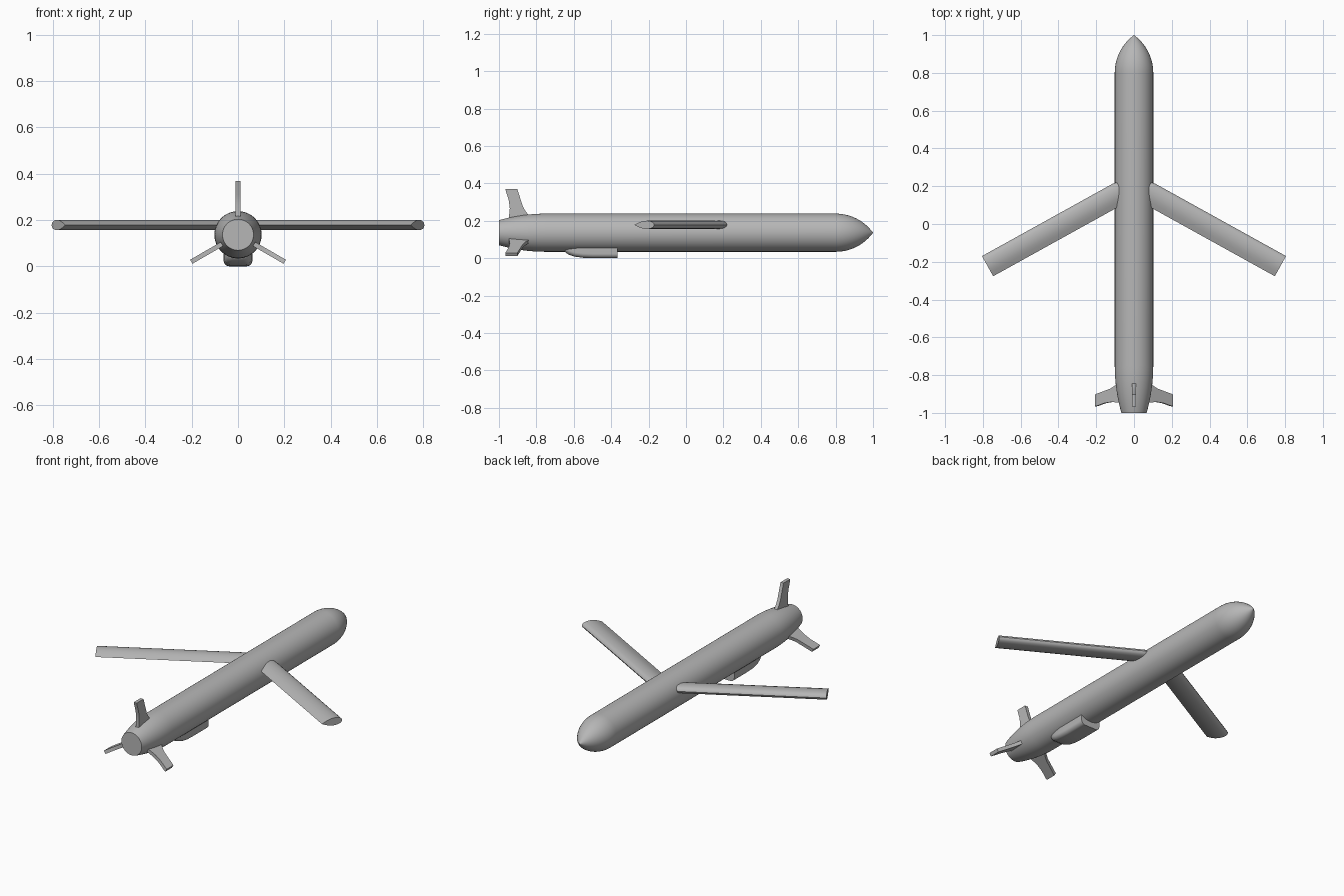
import bpy, bmesh, math
from mathutils import Vector, Matrix

if "Cube" in bpy.data.objects:
    bpy.data.objects.remove(bpy.data.objects["Cube"])

AXIS_Z = 0.136      # height of the fuselage axis
RADIUS = 0.102

grey = bpy.data.materials.new("light grey")
grey.diffuse_color = (0.47, 0.47, 0.47, 1)
grey.use_nodes = True
grey.node_tree.nodes["Principled BSDF"].inputs["Base Color"].default_value = grey.diffuse_color


def loft(name, rings, angle=35):
    """Skin a list of closed rings, cap both ends, shade smooth by angle."""
    bm = bmesh.new()
    loops = [[bm.verts.new(p) for p in ring] for ring in rings]
    n = len(loops[0])
    for a, b in zip(loops, loops[1:]):
        for i in range(n):
            j = (i + 1) % n
            bm.faces.new((a[i], a[j], b[j], b[i]))
    bm.faces.new(loops[0])
    bm.faces.new(loops[-1])
    bmesh.ops.recalc_face_normals(bm, faces=bm.faces)
    mesh = bpy.data.meshes.new(name)
    bm.to_mesh(mesh)
    bm.free()
    mesh.materials.append(grey)
    obj = bpy.data.objects.new(name, mesh)
    bpy.context.collection.objects.link(obj)
    bpy.ops.object.select_all(action='DESELECT')
    obj.select_set(True)
    bpy.context.view_layer.objects.active = obj
    bpy.ops.object.shade_smooth_by_angle(angle=math.radians(angle))
    return obj


# Fuselage: curved tail taper, straight tube, pointed ogive nose
profile = [(-1 + 0.25 * t, 0.067 + (RADIUS - 0.067) * (1 - (1 - t) ** 2))
           for t in [i / 10 for i in range(11)]]
NOSE = 0.2
rho = (RADIUS ** 2 + NOSE ** 2) / (2 * RADIUS)
for i in range(17):
    d = NOSE * i / 16
    r = math.sqrt(rho ** 2 - d ** 2) + RADIUS - rho
    profile.append((1 - NOSE + d, max(r, 0.0008)))
SIDES = 64
loft("fuselage", [[(r * math.cos(2 * math.pi * k / SIDES), y,
                    AXIS_Z + r * math.sin(2 * math.pi * k / SIDES))
                   for k in range(SIDES)] for y, r in profile])

# Swept wings: airfoil with round leading edge, sharp trailing edge, rounded root
HALF_CHORD, HALF_THICK = 0.061, 0.022
span_dir = Vector((0.875, -0.4845, 0)).normalized()
chord_dir = Vector((-span_dir.y, span_dir.x, 0))
pivot = Vector((0.085, 0.159, 0.178))
upper = [(-0.6, 0.5), (-0.3, 0.8), (0.0, 0.97), (0.3, 1.0),
         (0.6, 0.9), (0.8, 0.7), (0.93, 0.42)]
airfoil = ([(-1, 0)] + upper + [(1, 0)]
           + [(c, -t) for c, t in reversed(upper)])
stations = []
for k in range(1, 10):                       # rounded root cap
    a = math.radians(10 * k)
    stations.append((-HALF_CHORD * math.cos(a), math.sin(a)))
stations.append((0.789, 1))
wing = loft("wings", [[pivot + span_dir * s + chord_dir * (c * HALF_CHORD * w)
                       + Vector((0, 0, t * HALF_THICK * min(1, w * 1.3)))
                       for c, t in airfoil] for s, w in stations])
wing.modifiers.new("mirror", 'MIRROR').use_axis = (True, False, False)

# Three tail fins, evenly spaced around the tail
fin_profile = [(-0.83, 0.06), (-0.842, 0.095), (-0.858, 0.115), (-0.872, 0.14),
               (-0.902, 0.233), (-0.965, 0.233), (-0.963, 0.222),
               (-0.948, 0.175), (-0.942, 0.13), (-0.95, 0.05)]
for name, turn in (("top_fin", 0), ("right_fin", 120), ("left_fin", 240)):
    place = (Matrix.Translation((0, 0, AXIS_Z))
             @ Matrix.Rotation(math.radians(turn), 4, 'Y'))
    loft(name, [[place @ Vector((x, y, r)) for y, r in fin_profile]
                for x in (-0.01, 0.01)])

# Belly air intake: rounded box section, fairing into the body at the rear
TOP = 0.075
scoop = []
for y, w, low in ((-0.648, 0.04, 0.036), (-0.642, 0.046, 0.028),
                  (-0.625, 0.052, 0.018), (-0.595, 0.058, 0.008),
                  (-0.55, 0.062, 0.002), (-0.5, 0.062, 0), (-0.365, 0.062, 0)):
    c = min(0.024, (TOP - low) * 0.5)        # bottom corner radius
    ring = [(w, y, TOP)]
    for side in (1, -1):
        arc = [math.radians(15 * k) for k in range(7)]
        pts = [(side * (w - c + c * math.cos(a)), y, low + c - c * math.sin(a))
               for a in arc]
        ring += pts if side == 1 else pts[::-1]
    ring.append((-w, y, TOP))
    scoop.append(ring)
loft("belly_intake", scoop)
